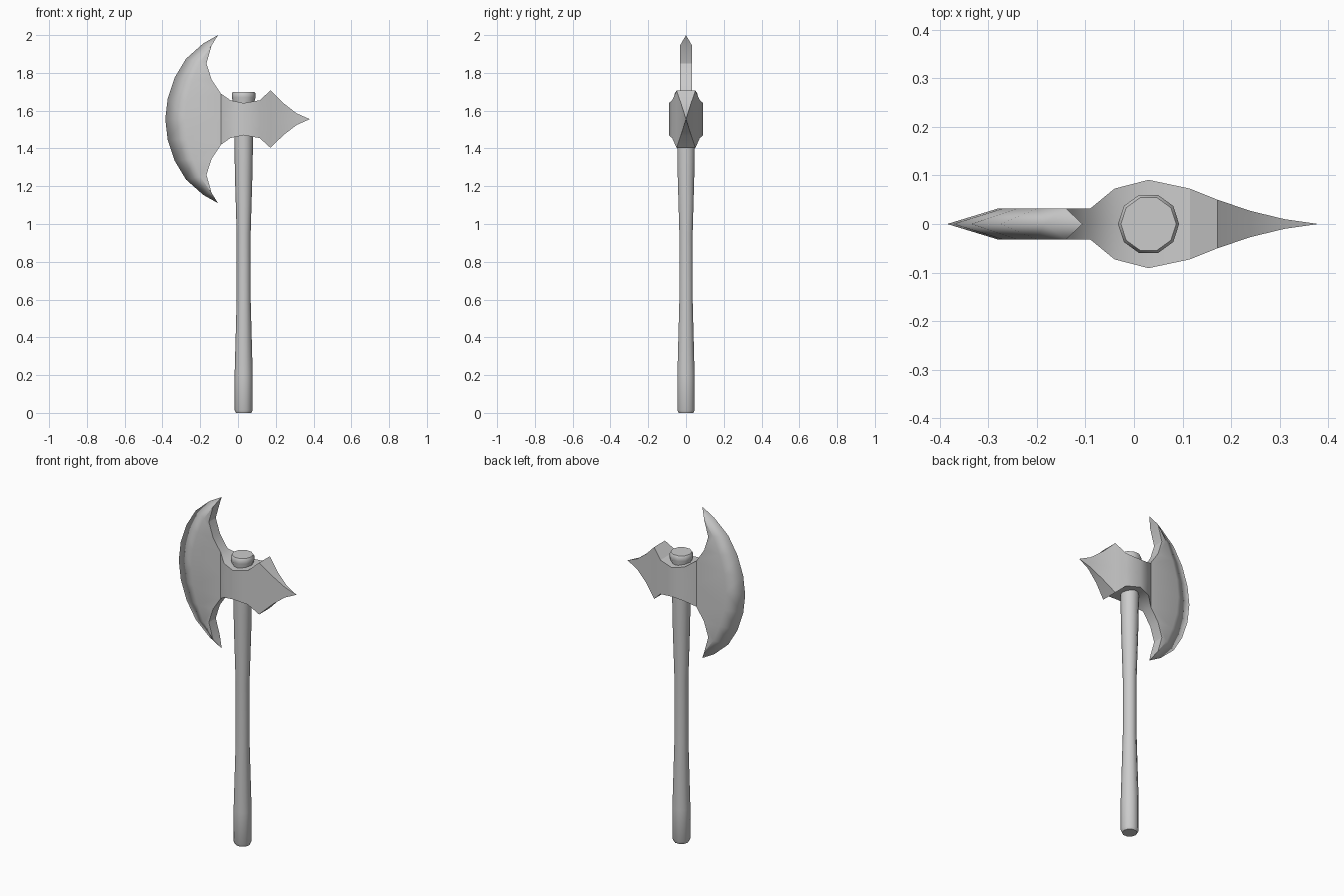
import bpy, bmesh, math
from mathutils import Vector

if "Cube" in bpy.data.objects:
    bpy.data.objects.remove(bpy.data.objects["Cube"])

grey = bpy.data.materials.new("plain grey")
grey.use_nodes = True
COLOUR = (0.6, 0.6, 0.6, 1)
grey.diffuse_color = COLOUR
grey.node_tree.nodes["Principled BSDF"].inputs["Base Color"].default_value = COLOUR

MID = 1.555  # height of the head's axis


def make_object(name, bm, location):
    bmesh.ops.remove_doubles(bm, verts=bm.verts, dist=0.0005)
    bmesh.ops.recalc_face_normals(bm, faces=bm.faces)
    mesh = bpy.data.meshes.new(name)
    bm.to_mesh(mesh)
    bm.free()
    mesh.materials.append(grey)
    obj = bpy.data.objects.new(name, mesh)
    obj.location = location
    bpy.context.collection.objects.link(obj)
    return obj


def smooth(obj, degrees):
    bpy.ops.object.select_all(action="DESELECT")
    obj.select_set(True)
    bpy.context.view_layer.objects.active = obj
    bpy.ops.object.shade_smooth_by_angle(angle=math.radians(degrees))


def add_face(bm, *points):
    # Repeated points collapse a quad into a triangle
    unique = []
    for p in points:
        if all((Vector(p) - Vector(q)).length > 0.0005 for q in unique):
            unique.append(p)
    if len(unique) > 2:
        bm.faces.new([bm.verts.new(p) for p in unique])


# Handle: turned profile with ten sides, as (radius, height)
profile = [(0, 0), (0.041, 0), (0.048, 0.015), (0.048, 0.2), (0.037, 0.6),
           (0.037, 0.95), (0.046, 1.25), (0.05, 1.47), (0.052, 1.63),
           (0.063, 1.67), (0.063, 1.69), (0.057, 1.7), (0, 1.7)]
bm = bmesh.new()
verts = [bm.verts.new((r, 0, z)) for r, z in profile]
edges = [bm.edges.new(pair) for pair in zip(verts, verts[1:])]
bmesh.ops.spin(bm, geom=verts + edges, cent=(0, 0, 0), axis=(0, 0, 1),
               angle=math.tau, steps=10)
handle = make_object("handle", bm, (0.03, 0, 0))
smooth(handle, 40)

# Axe head: one quarter, mirrored front to back and top to bottom
HALF = 0.032
tip = (-0.106, 2.0)
outer = [tip, (-0.185, 1.955), (-0.275, 1.875), (-0.335, 1.775), (-0.372, 1.665), (-0.385, MID)]
ridge = [tip, (-0.14, 1.945), (-0.2, 1.86), (-0.24, 1.765), (-0.27, 1.66), (-0.28, MID)]
inner = [tip, (-0.14, 1.945), (-0.167, 1.85), (-0.14, 1.765), (-0.09, 1.69), (-0.09, MID)]


def place(points, half):
    return [(x, half if (x, z) != tip else 0, z - MID) for x, z in points]


edge_line, ridge_line = place(outer, 0), place(ridge, HALF)
inner_line, centre_line = place(inner, HALF), place(inner, 0)
bm = bmesh.new()
for i in range(5):
    # Bevel, flat cheek and inner wall of the blade
    rows = [edge_line, ridge_line, inner_line] + ([centre_line] if i < 4 else [])
    for a, b in zip(rows, rows[1:]):
        add_face(bm, a[i], a[i + 1], b[i + 1], b[i])

# Socket and spike stations: x, half width, top height
stations = [(-0.09, HALF, 1.69), (-0.04, 0.073, 1.655), (0.03, 0.091, 1.64),
            (0.115, 0.073, 1.655), (0.172, 0.05, 1.707), (0.24, 0.027, 1.64),
            (0.31, 0.01, 1.586), (0.38, 0, MID)]
for (x0, y0, t0), (x1, y1, t1) in zip(stations, stations[1:]):
    t0, t1 = t0 - MID, t1 - MID
    add_face(bm, (x0, y0, 0), (x1, y1, 0), (x1, y1, t1), (x0, y0, t0))
    add_face(bm, (x0, y0, t0), (x1, y1, t1), (x1, 0, t1), (x0, 0, t0))

head = make_object("axe_head", bm, (0, 0, MID))
mirror = head.modifiers.new("mirror", "MIRROR")
mirror.use_axis = (False, True, True)
mirror.merge_threshold = 0.0005
smooth(head, 30)
